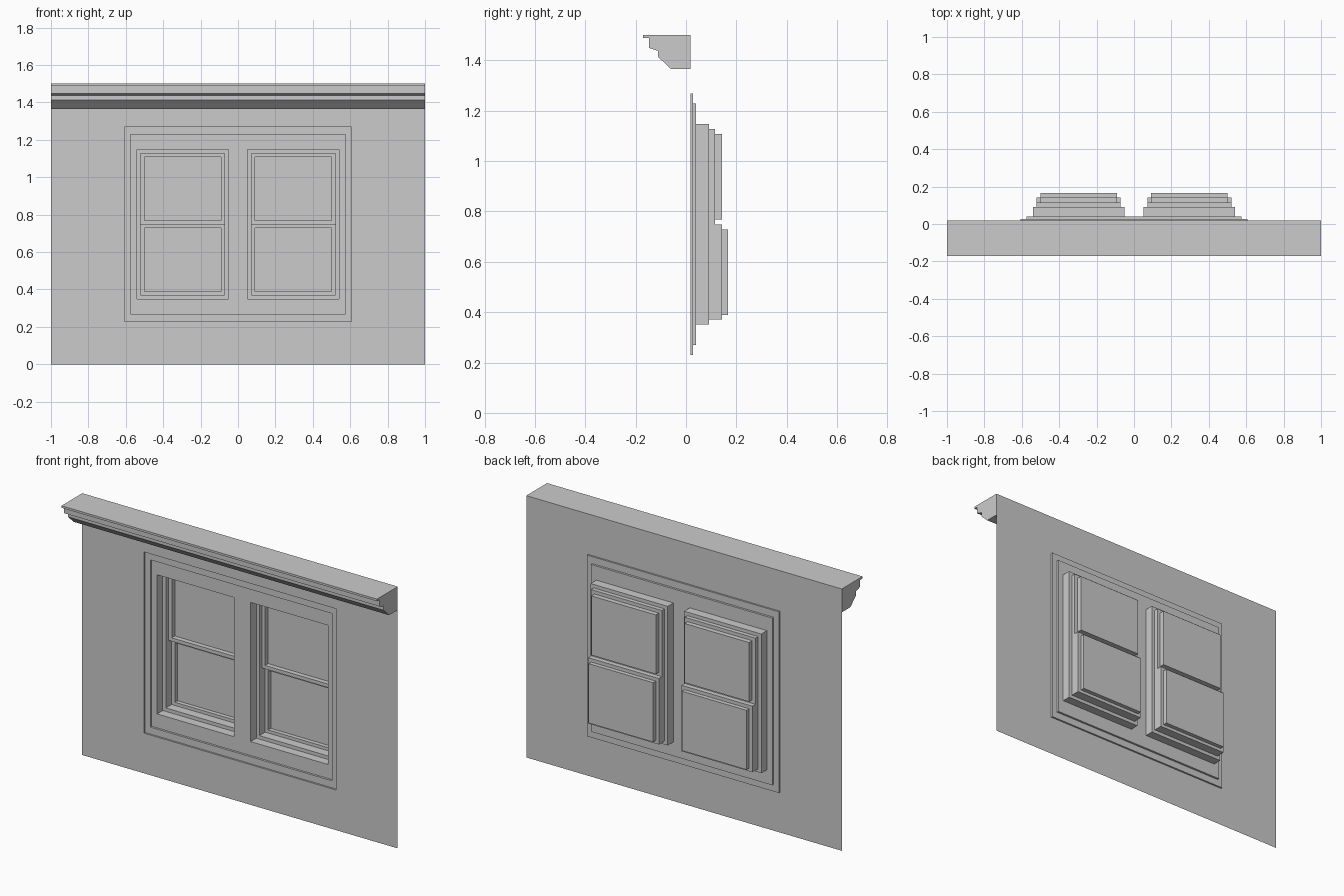
import bpy
import bmesh

cube = bpy.data.objects.get("Cube")
if cube:
    bpy.data.objects.remove(cube, do_unlink=True)

plaster = bpy.data.materials.new("plain grey")
plaster.use_nodes = True
GREY = (0.6, 0.6, 0.6, 1.0)
plaster.diffuse_color = GREY
plaster.node_tree.nodes["Principled BSDF"].inputs["Base Color"].default_value = GREY


def finish(bm, name):
    bmesh.ops.remove_doubles(bm, verts=bm.verts, dist=0.0001)
    mesh = bpy.data.meshes.new(name)
    bm.to_mesh(mesh)
    bm.free()
    mesh.materials.append(plaster)
    obj = bpy.data.objects.new(name, mesh)
    bpy.context.collection.objects.link(obj)
    return obj


def quad(bm, points):
    bm.faces.new([bm.verts.new(p) for p in points])


def recess(name, rect, front, back, holes=()):
    """Reveal around rect from front to back, closed by a sheet with holes."""
    bm = bmesh.new()
    x0, x1, z0, z1 = rect
    corners = [(x0, z0), (x1, z0), (x1, z1), (x0, z1)]
    if back > front:
        for (ax, az), (bx, bz) in zip(corners, corners[1:] + corners[:1]):
            quad(bm, [(ax, front, az), (bx, front, bz), (bx, back, bz), (ax, back, az)])
    # Split the sheet along hole edges and leave out the cells inside holes
    xs = sorted({x0, x1}.union(*[h[:2] for h in holes]))
    zs = sorted({z0, z1}.union(*[h[2:] for h in holes]))
    for xa, xb in zip(xs, xs[1:]):
        for za, zb in zip(zs, zs[1:]):
            mx, mz = (xa + xb) / 2, (za + zb) / 2
            if not any(h[0] < mx < h[1] and h[2] < mz < h[3] for h in holes):
                quad(bm, [(xa, back, za), (xb, back, za), (xb, back, zb), (xa, back, zb)])
    return finish(bm, name)


def on_side(side, inner, outer, bottom, top):
    a, b = sorted((side * inner, side * outer))
    return (a, b, bottom, top)


# Depths of the successive steps
WALL_Y, CASING_Y, PANEL_Y = 0.018, 0.028, 0.04
STOP_Y, UPPER_Y, LOWER_Y, PANE_Y = 0.091, 0.115, 0.143, 0.167

# Wall and stepped casing
wall = (-1.0, 1.0, 0.0, 1.5)
casing = (-0.608, 0.608, 0.23, 1.268)
panel = (-0.575, 0.575, 0.27, 1.228)
openings = [on_side(s, 0.052, 0.541, 0.35, 1.147) for s in (-1, 1)]
recess("wall", wall, WALL_Y, WALL_Y, [casing])
recess("window_casing", casing, WALL_Y, CASING_Y, [panel])
recess("window_panel", panel, CASING_Y, PANEL_Y, openings)

# Sash windows
for side, label, opening in ((-1, "right", openings[0]), (1, "left", openings[1])):
    sash = on_side(side, 0.072, 0.521, 0.37, 1.127)
    lower_sash = on_side(side, 0.072, 0.521, 0.37, 0.748)
    upper_pane = on_side(side, 0.091, 0.5, 0.768, 1.107)
    lower_pane = on_side(side, 0.091, 0.5, 0.388, 0.728)
    recess(label + "_jamb", opening, PANEL_Y, STOP_Y, [sash])
    recess(label + "_upper_sash", sash, STOP_Y, UPPER_Y, [upper_pane, lower_sash])
    recess(label + "_upper_pane", upper_pane, UPPER_Y, LOWER_Y)
    recess(label + "_lower_sash", lower_sash, UPPER_Y, LOWER_Y, [lower_pane])
    recess(label + "_lower_pane", lower_pane, LOWER_Y, PANE_Y)

# Cornice moulding, open where it meets the wall
profile = [(WALL_Y, 1.5), (-0.17, 1.5), (-0.17, 1.488), (-0.147, 1.488),
           (-0.147, 1.449), (-0.111, 1.437), (-0.111, 1.414),
           (-0.06, 1.366), (WALL_Y, 1.366)]
bm = bmesh.new()
for (ya, za), (yb, zb) in zip(profile, profile[1:]):
    quad(bm, [(-1, ya, za), (-1, yb, zb), (1, yb, zb), (1, ya, za)])
for x, outline in ((-1, profile[::-1]), (1, profile)):
    bm.faces.new([bm.verts.new((x, y, z)) for y, z in outline])
finish(bm, "cornice")
